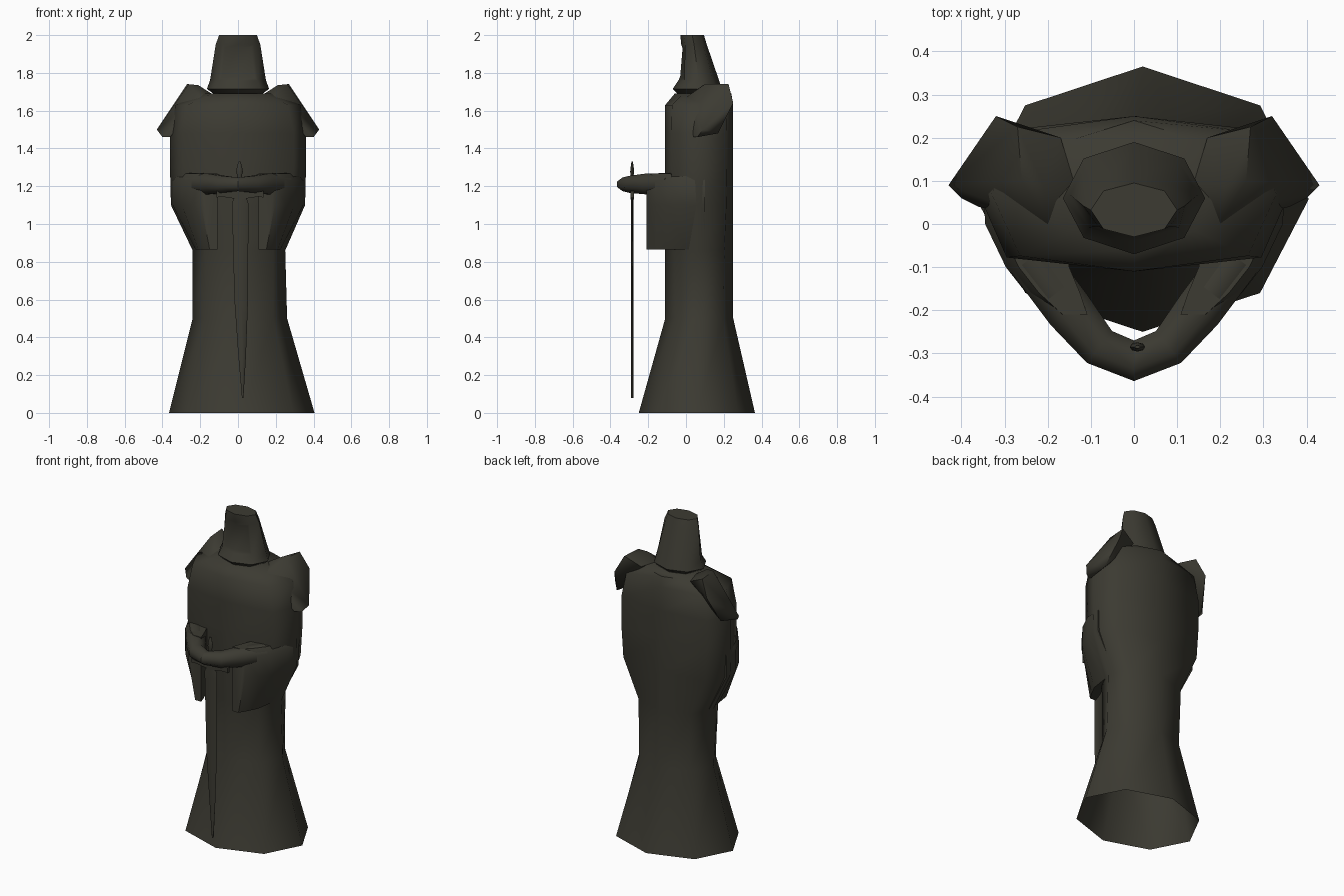
import bpy, bmesh, math
from mathutils import Vector

if "Cube" in bpy.data.objects:
    bpy.data.objects.remove(bpy.data.objects["Cube"])

cloth = bpy.data.materials.new("dark olive stone")
cloth.diffuse_color = (0.045, 0.043, 0.032, 1)
cloth.use_nodes = True
cloth.node_tree.nodes["Principled BSDF"].inputs["Base Color"].default_value = cloth.diffuse_color


def finish(bm, name, angle=60):
    me = bpy.data.meshes.new(name)
    bm.to_mesh(me)
    bm.free()
    me.materials.append(cloth)
    me.shade_smooth()
    me.set_sharp_from_angle(angle=math.radians(angle))
    ob = bpy.data.objects.new(name, me)
    bpy.context.collection.objects.link(ob)
    return ob


def loft(rings, cap_start=True):
    """Skin a list of equal-length point rings and cap the ends."""
    bm = bmesh.new()
    vs = [[bm.verts.new(p) for p in r] for r in rings]
    n = len(rings[0])
    for a, b in zip(vs, vs[1:]):
        for i in range(n):
            j = (i + 1) % n
            bm.faces.new((a[i], a[j], b[j], b[i]))
    if cap_start:
        bm.faces.new(vs[0][::-1])
    bm.faces.new(vs[-1])
    bmesh.ops.recalc_face_normals(bm, faces=bm.faces)
    return bm


def ring(z, cx, rx, y0, y1, corner=.707):
    """Eight-sided ring with corners on the axes; corner > .707 squares it off."""
    cy, ry = (y0 + y1) / 2, (y1 - y0) / 2
    unit = [(1, 0), (corner, corner), (0, 1), (-corner, corner),
            (-1, 0), (-corner, -corner), (0, -1), (corner, -corner)]
    return [(cx + rx * u, cy + ry * v, z) for u, v in unit]


def mirrored(points):
    return [(-x, y, z) for x, y, z in points]


# robe from open hem to collar: z, centre x, half width, front y, back y, corner
robe = [(0, .02, .385, -.25, .365), (.5, .01, .25, -.11, .25),
        (.86, .005, .245, -.11, .25, .74), (1.10, 0, .355, -.11, .25, .8),
        (1.30, 0, .36, -.11, .25, .82), (1.48, 0, .36, -.11, .25, .82),
        (1.63, 0, .33, -.11, .25, .8), (1.69, 0, .2, -.06, .24)]
finish(loft([ring(*r) for r in robe], cap_start=False), "robe")

# neck
finish(loft([ring(1.66, 0, .12, -.03, .17), ring(1.75, 0, .11, -.02, .16)]), "neck")

# hood with a shallow sunken face
hood = [(1.69, 0, .13, -.045, .165), (1.715, 0, .165, -.07, .19),
        (1.76, 0, .148, -.04, .175), (1.95, 0, .118, -.025, .11),
        (2.0, 0, .1, -.03, .095)]
bm = loft([ring(*r) for r in hood])
front = [f for f in bm.faces if 1.8 < f.calc_center_median().z < 1.93
         and f.calc_center_median().y < -.005 and abs(f.calc_center_median().x) < .07]
bmesh.ops.inset_region(bm, faces=front, thickness=.02, depth=-.008)
finish(bm, "hood")

# shoulder pads: faceted shells made as hulls
pad = [(.43, .09, 1.50), (.40, .06, 1.46), (.36, .04, 1.46), (.36, .17, 1.48),
       (.32, .25, 1.64), (.27, .225, 1.74), (.21, .09, 1.735), (.17, .2, 1.69),
       (.2, .0, 1.67), (.26, .1, 1.74), (.14, .1, 1.69)]
for side, pts in (("right", pad), ("left", mirrored(pad))):
    bm = bmesh.new()
    bmesh.ops.convex_hull(bm, input=[bm.verts.new(p) for p in pts])
    bmesh.ops.recalc_face_normals(bm, faces=bm.faces)
    finish(bm, side + "_shoulder_pad")

# hanging sleeves: y, inner x, bottom outer x, elbow x
sleeve = []
for y, xi, xb, xo in ((.1, .18, .23, .35), (.0, .17, .225, .345), (-.1, .15, .21, .297),
                      (-.16, .125, .18, .25), (-.21, .108, .15, .195)):
    sleeve.append([(xi, y, .865), (xb, y, .865), (xo, y, 1.10),
                   (xo, y, 1.23), (xo - .03, y, 1.268), (xi, y, 1.268)])
for side, rs in (("right", sleeve), ("left", [mirrored(r) for r in sleeve])):
    finish(loft(rs), side + "_sleeve", 50)

# forearms meeting at the hilt: centre, half width, half height
arm = [((.24, -.08, 1.215), .055, .055), ((.15, -.2, 1.212), .055, .055),
       ((.08, -.285, 1.21), .047, .045), ((0, -.317, 1.21), .047, .036)]
rings = []
for i, (c, w, h) in enumerate(arm):
    if i < 3:
        t = (Vector(arm[i + 1][0]) - Vector(arm[max(i - 1, 0)][0])).normalized()
    else:
        t = Vector((-1, 0, 0))
    s = t.cross(Vector((0, 0, 1)))
    k = 1 / math.cos(math.pi / 8)
    rings.append([Vector(c) + s * w * k * math.cos((j + .5) * math.pi / 4)
                  + Vector((0, 0, h * k * math.sin((j + .5) * math.pi / 4)))
                  for j in range(8)])
for side, rs in (("right", rings), ("left", [mirrored(r) for r in rings])):
    finish(loft(rs), side + "_forearm")

# sword: flat blade, guard, grip and pommel
Y = -.285
blade = [(1.15, .01, .03), (1.11, .012, .043), (1.07, .012, .043),
         (.6, .017, .036), (.3, .022, .02), (.08, .025, .004)]
finish(loft([ring(z, x, w, Y - .007, Y + .007) for z, x, w in blade]), "sword_blade")

guard = [(-.115, 1.14, 1.175), (-.09, 1.145, 1.17), (.01, 1.13, 1.175),
         (.11, 1.145, 1.17), (.135, 1.14, 1.175)]
finish(loft([[(x, Y - .01, a), (x, Y + .01, a), (x, Y + .01, b), (x, Y - .01, b)]
             for x, a, b in guard]), "sword_guard", 30)

grip = [(1.15, .014), (1.26, .013), (1.275, .018), (1.30, .014), (1.33, .006)]
finish(loft([ring(z, .008, w, Y - w * .6, Y + w * .6) for z, w in grip]), "sword_grip")
